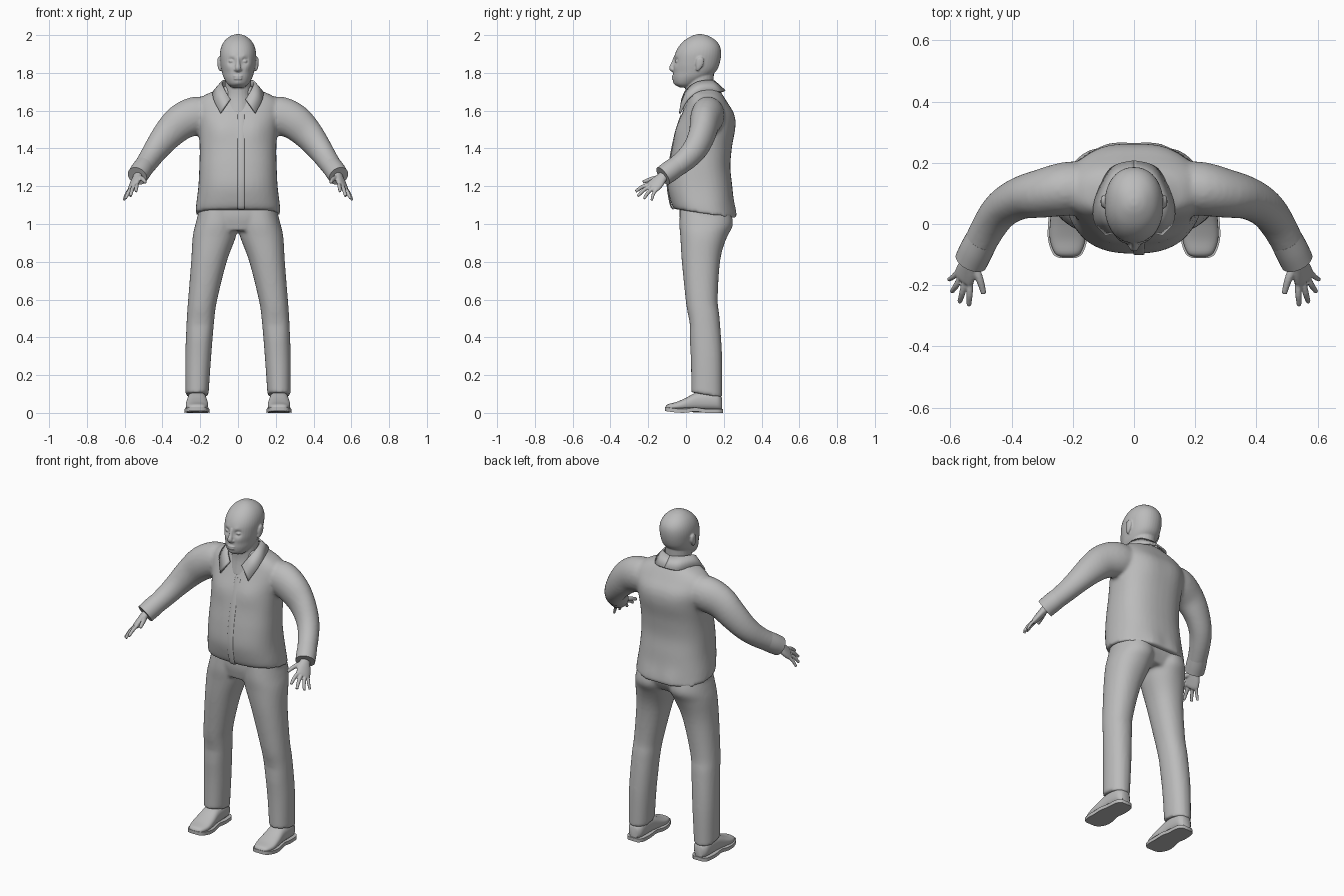
import bpy, bmesh, math
from mathutils import Vector

if "Cube" in bpy.data.objects:
    bpy.data.objects.remove(bpy.data.objects["Cube"])

grey = bpy.data.materials.new("plain grey")
grey.use_nodes = True
grey.diffuse_color = (0.5, 0.5, 0.5, 1)
grey.node_tree.nodes["Principled BSDF"].inputs["Base Color"].default_value = (0.5, 0.5, 0.5, 1)


def spline(rows, n=5):
    """Catmull-Rom interpolation between rows of parameters."""
    out = []
    last = len(rows) - 1
    for i in range(last):
        quad = zip(rows[max(i - 1, 0)], rows[i], rows[i + 1], rows[min(i + 2, last)])
        quad = list(quad)
        for k in range(n):
            t = k / n
            out.append([b + 0.5 * t * (c - a + t * (2*a - 5*b + 4*c - d + t * (3*(b - c) + d - a)))
                        for a, b, c, d in quad])
    return out + [list(rows[-1])]


def oval(power=2.0, count=40):
    """Unit superellipse points."""
    for i in range(count):
        c, s = math.cos(math.tau * i / count), math.sin(math.tau * i / count)
        yield (math.copysign(abs(c) ** (2 / power), c), math.copysign(abs(s) ** (2 / power), s))


def loft(bm, rings):
    """Skin closed rings of points and cap both ends."""
    loops = [[bm.verts.new(p) for p in ring] for ring in rings]
    n = len(loops[0])
    for a, b in zip(loops, loops[1:]):
        for i in range(n):
            j = (i + 1) % n
            bm.faces.new((a[i], a[j], b[j], b[i]))
    bm.faces.new(loops[0])
    bm.faces.new(loops[-1])


def stack(bm, rows, power=2.3, sign=1):
    """Vertical loft; rows are z, inner x, outer x, front y, back y, tilt."""
    rings = []
    for z, x0, x1, y0, y1, tilt in spline(rows):
        rings.append([(sign * ((x0 + x1) / 2 + c * (x1 - x0) / 2), (y0 + y1) / 2 + s * (y1 - y0) / 2,
                       z + tilt * s) for c, s in oval(power)])
    loft(bm, rings)


def limb(bm, rows, side=(0, 0, 1), sign=1, count=24, power=2.0):
    """Tube along a path; rows are x, y, z, radius along side, radius across."""
    rows = spline(rows, 4)
    path = [Vector(r[:3]) for r in rows]
    rings = []
    for i, r in enumerate(rows):
        t = (path[min(i + 1, len(path) - 1)] - path[max(i - 1, 0)]).normalized()
        u = Vector(side)
        u = (u - t * u.dot(t)).normalized()
        v = t.cross(u)
        ring = [path[i] + u * c * r[3] + v * s * r[4] for c, s in oval(power, count)]
        rings.append([(p.x * sign, p.y, p.z) for p in ring])
    loft(bm, rings)


def ball(bm, centre, size):
    made = bmesh.ops.create_uvsphere(bm, u_segments=20, v_segments=12, radius=1)["verts"]
    for v in made:
        v.co = Vector(centre) + Vector(a * b for a, b in zip(v.co, size))


def bump(bm, centre, radius, push):
    """Push the surface near a point, on both sides."""
    for x in {centre[0], -centre[0]}:
        c = Vector((x, centre[1], centre[2]))
        for v in bm.verts:
            v.co += Vector(push) * math.exp(-((v.co - c).length / radius) ** 2)


def finish(bm, name, voxel=0, smooth=3):
    bmesh.ops.recalc_face_normals(bm, faces=bm.faces)
    mesh = bpy.data.meshes.new(name)
    bm.to_mesh(mesh)
    bm.free()
    mesh.materials.append(grey)
    ob = bpy.data.objects.new(name, mesh)
    bpy.context.collection.objects.link(ob)
    bpy.context.view_layer.objects.active = ob
    for other in bpy.context.selected_objects:
        other.select_set(False)
    ob.select_set(True)
    bpy.ops.object.shade_smooth_by_angle(angle=math.radians(45))
    if voxel:
        ob.modifiers.clear()
        fuse = ob.modifiers.new("fuse", "REMESH")
        fuse.mode, fuse.voxel_size, fuse.use_smooth_shade = "VOXEL", voxel, True
        soft = ob.modifiers.new("soften", "SMOOTH")
        soft.factor, soft.iterations = 0.5, smooth
    return ob


# Jacket: torso and sleeves fused together
torso = [(1.055, .225, -.065, .262, -.025), (1.1, .222, -.08, .255, -.015), (1.2, .21, -.097, .245, 0),
         (1.3, .205, -.09, .235, 0), (1.4, .203, -.073, .242, 0), (1.5, .21, -.05, .253, 0),
         (1.58, .225, -.022, .245, 0), (1.64, .222, .002, .217, 0), (1.68, .18, .015, .195, 0),
         (1.705, .125, .018, .178, 0), (1.73, .08, .02, .155, 0)]
bm = bmesh.new()
stack(bm, [(z, -w, w, f, b, t) for z, w, f, b, t in torso], 2.4)
bump(bm, (.08, .25, 1.56), .09, (0, .012, 0))
bump(bm, (.07, .26, 1.06), .06, (0, .012, 0))
bump(bm, (.09, -.04, 1.5), .07, (0, -.01, 0))
arm = [(.14, .12, 1.57, .09, .085), (.22, .115, 1.573, .102, .088), (.3, .1, 1.54, .096, .08),
       (.37, .085, 1.475, .083, .07), (.43, .05, 1.4, .07, .063), (.475, -.01, 1.335, .06, .057),
       (.528, -.112, 1.26, .051, .051)]
for sign in (1, -1):
    limb(bm, arm, sign=sign)
finish(bm, "jacket", .01, 5)

# Turned cuffs
for side, sign in (("left", 1), ("right", -1)):
    bm = bmesh.new()
    limb(bm, [(.497, -.05, 1.305, .055, .053), (.515, -.085, 1.28, .056, .055),
              (.533, -.122, 1.254, .054, .054)], sign=sign, count=32)
    finish(bm, side + "_cuff")

# Front placket, a thin strip following the belly
bm = bmesh.new()
limb(bm, [(.016, f - .001, z + .025 * (z < 1.1), .018, .004) for z, w, f, b, t in torso[:7]], side=(1, 0, 0))
finish(bm, "front_placket")

# Folded collar with pointed wings
upper = [(0, .15, 1.755), (.06, .125, 1.76), (.085, .06, 1.75), (.07, .004, 1.71), (.04, -.02, 1.66)]
lower = [(0, .205, 1.705), (.075, .18, 1.7), (.125, .08, 1.705), (.128, .01, 1.66), (.092, -.033, 1.585)]
for side, sign in (("left", 1), ("right", -1)):
    bm = bmesh.new()
    edges = [[bm.verts.new((sign * x, y, z)) for x, y, z in spline(r)] for r in (upper, lower)]
    for i in range(len(edges[0]) - 1):
        bm.faces.new((edges[0][i], edges[0][i + 1], edges[1][i + 1], edges[1][i]))
    thick = finish(bm, side + "_collar").modifiers.new("thickness", "SOLIDIFY")
    thick.thickness, thick.offset = .01, 0

# Trousers: hips and legs fused
leg = [(1.09, 0, .2, -.03, .23, 0), (1.0, 0, .225, -.035, .238, 0), (.93, .012, .24, -.03, .212, 0),
       (.8, .06, .248, -.022, .18, 0), (.6, .11, .264, -.002, .168, 0), (.5, .125, .271, .01, .178, 0),
       (.3, .142, .279, .025, .191, 0), (.095, .156, .279, .028, .192, -.014)]
bm = bmesh.new()
stack(bm, [(1.12, -.2, .2, -.03, .23, 0), (1.04, -.212, .212, -.034, .238, 0),
           (.965, -.16, .16, -.02, .2, 0)])
for sign in (1, -1):
    stack(bm, leg, 2.2, sign)
bump(bm, (.1, .22, .99), .07, (0, .012, 0))
bump(bm, (.2, .02, .47), .05, (0, .008, 0))
finish(bm, "trousers", .01, 4)

# Shoes: rounded upper on a flat sole with a heel
shoe = [(-.108, .02, .032), (-.095, .042, .046), (-.05, .058, .058), (0, .058, .08), (.06, .052, .11),
        (.13, .05, .115), (.17, .044, .105), (.19, .026, .08)]
for side, sign in (("left", 1), ("right", -1)):
    bm = bmesh.new()
    rows = spline(shoe, 4)
    loft(bm, [[(sign * (.217 + w * c), y, .012 + (h - .012) * (1 + s) / 2) for c, s in oval(2.5, 28)]
              for y, w, h in rows])
    finish(bm, side + "_shoe")
    bm = bmesh.new()
    edge = [(w + .006, y * 1.03) for y, w, h in rows]
    outline = edge + [(-w, y) for w, y in reversed(edge)]
    spring = lambda y: .01 * max(0, -y / .11) ** 2 + .008 * math.exp(-((y - .05) / .035) ** 2)
    loft(bm, [[(sign * (.217 + x), y, z + spring(y)) for x, y in outline] for z in (0, .02)])
    finish(bm, side + "_sole")

# Head and neck with brow, nose, lips and ears
skull = [(1.722, .03, -.03, .03), (1.74, .054, -.058, .06), (1.775, .076, -.068, .12),
         (1.81, .086, -.067, .16), (1.85, .093, -.066, .178), (1.9, .096, -.058, .186),
         (1.94, .088, -.038, .18), (1.972, .069, -.008, .157), (1.995, .04, .03, .12),
         (2.005, .012, .06, .085)]
bm = bmesh.new()
stack(bm, [(z, -w, w, f, b, 0) for z, w, f, b in skull], 2.15)
bump(bm, (.036, -.058, 1.862), .017, (0, .016, 0))
bump(bm, (.032, -.06, 1.885), .015, (0, -.005, 0))
bump(bm, (0, -.065, 1.745), .018, (0, -.006, 0))
bump(bm, (.045, -.05, 1.825), .02, (0, -.004, 0))
bump(bm, (.07, -.02, 1.79), .03, (.0, .005, 0))
limb(bm, [(0, .055, 1.58, .085, .075), (0, .065, 1.66, .075, .07), (0, .07, 1.72, .07, .074),
          (0, .07, 1.8, .07, .078)], side=(1, 0, 0))
limb(bm, [(0, -.055, 1.88, .009, .012), (0, -.067, 1.85, .011, .011), (0, -.077, 1.825, .015, .013),
          (0, -.066, 1.81, .014, .008)], side=(1, 0, 0), count=16)
for z in (1.782, 1.769):
    ball(bm, (0, -.066, z), (.024, .01, .005))
for sign in (1, -1):
    ball(bm, (sign * .014, -.066, 1.817), (.009, .01, .008))
    ball(bm, (sign * .036, -.047, 1.862), (.013, .011, .008))
    limb(bm, [(.092, .058, 1.812, .006, .006), (.097, .066, 1.828, .009, .014), (.1, .073, 1.852, .009, .021),
              (.1, .075, 1.874, .008, .018), (.096, .075, 1.884, .005, .008)], side=(1, 0, 0), sign=sign)
finish(bm, "head", .0045, 2)

# Hands: wrist, palm and five fingers fused
spread = (.065, .09, -.045)
fingers = [((.535, -.188, 1.212), (.54, -.267, 1.172), .0105), ((.552, -.185, 1.202), (.57, -.255, 1.147), .0105),
           ((.566, -.172, 1.19), (.596, -.222, 1.133), .01), ((.575, -.155, 1.183), (.606, -.182, 1.125), .009)]
for side, sign in (("left", 1), ("right", -1)):
    bm = bmesh.new()
    limb(bm, [(.52, -.095, 1.272, .03, .026), (.533, -.125, 1.248, .03, .022), (.545, -.15, 1.222, .04, .02),
              (.556, -.175, 1.197, .042, .017), (.56, -.185, 1.19, .032, .012)], side=spread, sign=sign)
    for root, tip, r in fingers:
        knuckle = Vector(root).lerp(Vector(tip), .5) + Vector((0, -.004, .005))
        limb(bm, [(*root, r, r), (*knuckle, r, r), (*tip, r * .75, r * .75)], spread, sign, 12)
    limb(bm, [(.525, -.135, 1.245, .016, .016), (.505, -.18, 1.238, .013, .013),
              (.491, -.228, 1.222, .009, .009)], sign=sign, count=12)
    finish(bm, side + "_hand", .004, 2)
